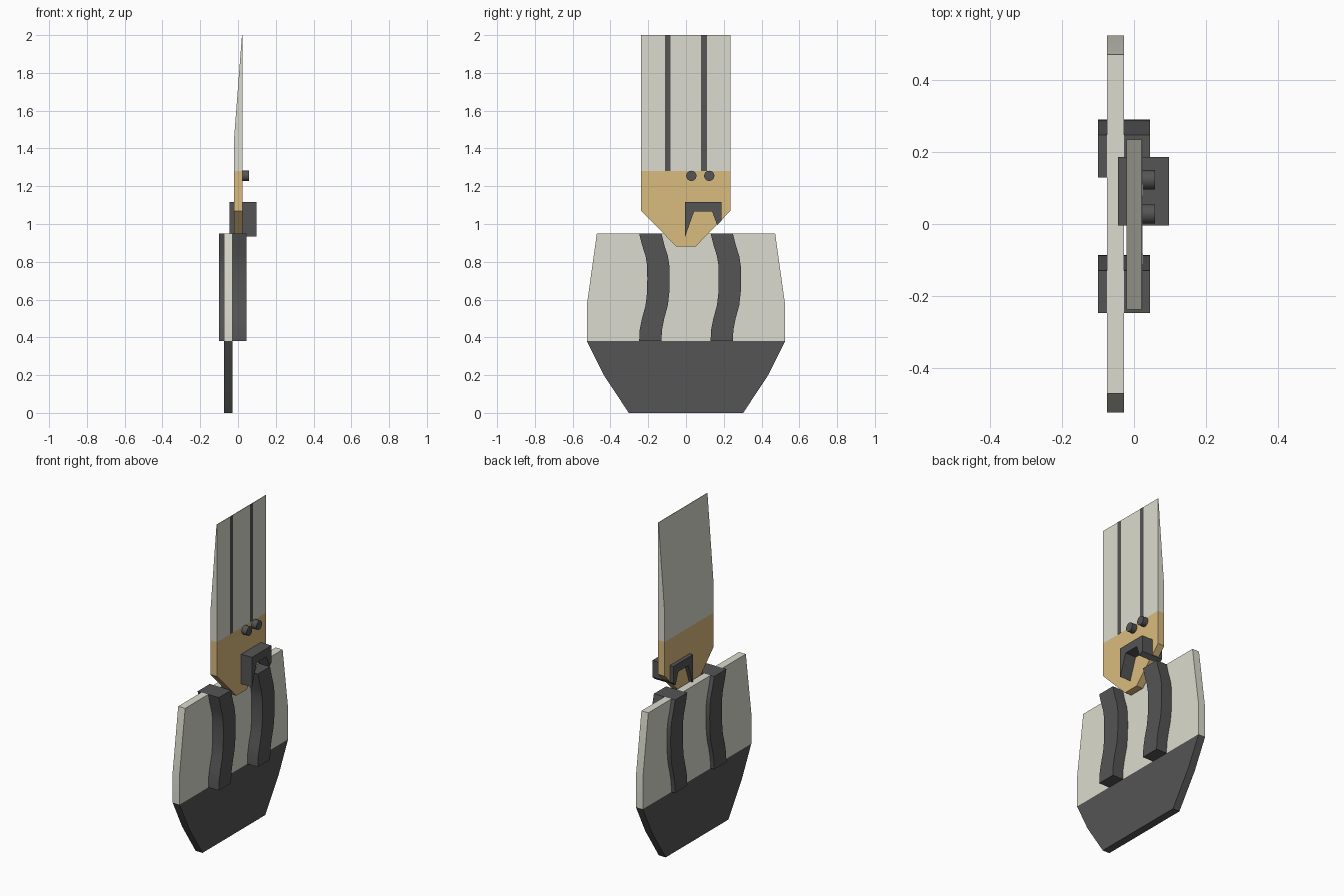
import bpy, bmesh, math
from mathutils import Vector

if "Cube" in bpy.data.objects:
    bpy.data.objects.remove(bpy.data.objects["Cube"])


def material(name, rgb):
    m = bpy.data.materials.new(name)
    m.diffuse_color = (*rgb, 1)
    m.use_nodes = True
    m.node_tree.nodes["Principled BSDF"].inputs["Base Color"].default_value = m.diffuse_color
    return m


LIGHT = material("pale_grey", (0.71, 0.71, 0.62))
DARK = material("dark_grey", (0.09, 0.09, 0.09))
GOLD = material("gold", (0.70, 0.50, 0.21))


def extrude(name, points, direction, mat):
    """Extrude a closed planar outline of 3D points along a direction."""
    bm = bmesh.new()
    face = bm.faces.new([bm.verts.new(p) for p in points])
    new = bmesh.ops.extrude_face_region(bm, geom=[face])["geom"]
    verts = [g for g in new if isinstance(g, bmesh.types.BMVert)]
    bmesh.ops.translate(bm, verts=verts, vec=Vector(direction))
    bmesh.ops.recalc_face_normals(bm, faces=bm.faces[:])
    mesh = bpy.data.meshes.new(name)
    bm.to_mesh(mesh)
    bm.free()
    ob = bpy.data.objects.new(name, mesh)
    bpy.context.collection.objects.link(ob)
    mesh.materials.append(mat)
    bpy.ops.object.select_all(action='DESELECT')
    ob.select_set(True)
    bpy.context.view_layer.objects.active = ob
    bpy.ops.object.shade_smooth_by_angle(angle=math.radians(25))
    return ob


def side_part(name, yz, x0, x1, mat):
    return extrude(name, [(x0, y, z) for y, z in yz], (x1 - x0, 0, 0), mat)


def mirrored(half):
    return half + [(-y, z) for y, z in reversed(half)]


# Wide lower plate: dark tip and pale body
side_part("plate_tip", mirrored([(0.303, 0), (0.435, 0.2), (0.525, 0.38)]),
          -0.075, -0.028, DARK)
side_part("plate_body", mirrored([(0.525, 0.38), (0.525, 0.57), (0.472, 0.95)]),
          -0.075, -0.028, LIGHT)

# Wavy straps through the plate
wave = [(0, 0.38), (0.003, 0.44), (0.015, 0.50), (0.034, 0.57), (0.042, 0.64),
        (0.043, 0.71), (0.042, 0.78), (0.034, 0.83), (0.015, 0.89), (0, 0.95)]
for name, y0 in (("strap_left", -0.248), ("strap_right", 0.13)):
    outline = [(y0 + y, z) for y, z in wave]
    outline += [(y0 + 0.118 + y, z) for y, z in reversed(wave)]
    side_part(name, outline, -0.1, 0.044, DARK)

# Pointed gold bracket
side_part("bracket", [(-0.238, 1.28), (0.236, 1.28), (0.236, 1.07),
                      (0.05, 0.88), (-0.05, 0.88), (-0.238, 1.07)],
          -0.021, 0.024, GOLD)

# Upper blade, tapering to an edge at the top
extrude("blade", [(x, -0.238, z) for x, z in
                  ((-0.021, 1.28), (0.024, 1.28), (0.024, 2.0), (0.021, 2.0), (-0.021, 1.45))],
        (0, 0.474, 0), LIGHT)

# Dark stripes on the blade face
for i, y in enumerate((-0.097, 0.095)):
    side_part(f"blade_stripe_{i + 1}", [(y - 0.015, 1.28), (y + 0.015, 1.28),
                                        (y + 0.015, 2.0), (y - 0.015, 2.0)],
              0.0235, 0.025, DARK)

# Two round bolts
for i, y in enumerate((0.028, 0.123)):
    ring = [(y + 0.027 * math.cos(a * math.tau / 32), 1.255 + 0.027 * math.sin(a * math.tau / 32))
            for a in range(32)]
    side_part(f"bolt_{i + 1}", ring, 0.02, 0.058, DARK)

# Arched clamp through the bracket
side_part("clamp", [(-0.004, 0.935), (-0.004, 1.117), (0.187, 1.117), (0.187, 1.015),
                    (0.165, 0.995), (0.138, 1.067), (0.043, 1.067)],
          -0.045, 0.097, DARK)
